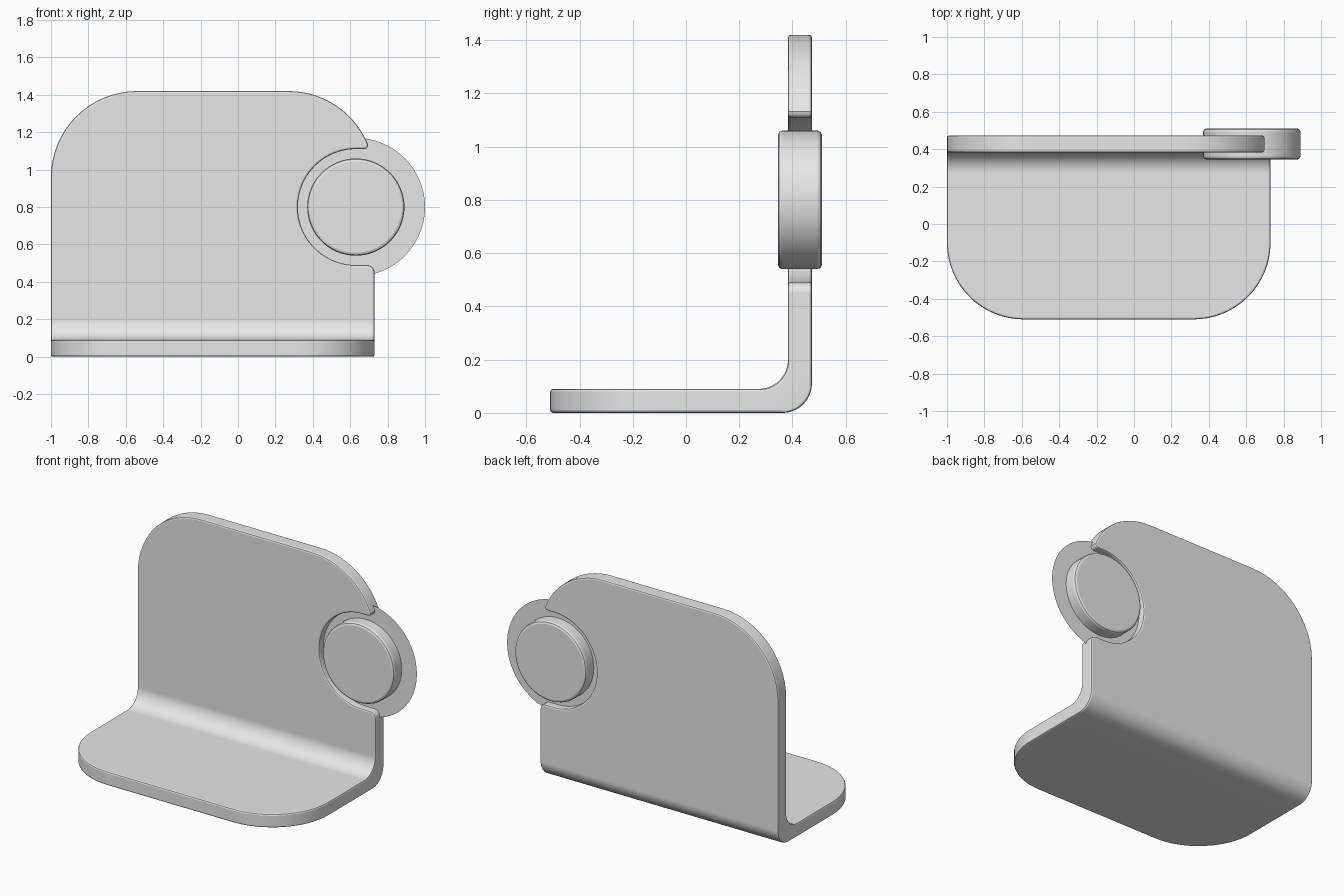
import bpy, bmesh
from math import sin, cos, pi, radians
from mathutils import Matrix, Vector

cube = bpy.data.objects.get("Cube")
if cube:
    bpy.data.objects.remove(cube)

grey = bpy.data.materials.new("plain grey")
grey.use_nodes = True
grey.diffuse_color = (0.8, 0.8, 0.8, 1)
grey.node_tree.nodes["Principled BSDF"].inputs["Base Color"].default_value = (0.8, 0.8, 0.8, 1)

THICK = 0.09
BACK = 0.473            # y of the wall's back face
BEND_R = 0.11
BEND_START = BACK - THICK - BEND_R
WALL_SHIFT = BEND_START + 1 - THICK - BEND_R   # flat sheet length minus wall height
DISC_X, DISC_Y, DISC_Z = 0.63, 0.428, 0.80


def finish(name, bm, angle=20):
    bmesh.ops.recalc_face_normals(bm, faces=bm.faces)
    mesh = bpy.data.meshes.new(name)
    bm.to_mesh(mesh)
    bm.free()
    mesh.materials.append(grey)
    obj = bpy.data.objects.new(name, mesh)
    bpy.context.collection.objects.link(obj)
    bpy.ops.object.select_all(action='DESELECT')
    obj.select_set(True)
    bpy.context.view_layer.objects.active = obj
    bpy.ops.object.shade_smooth_by_angle(angle=radians(angle))
    weighted = obj.modifiers.new("even shading", 'WEIGHTED_NORMAL')
    weighted.keep_sharp = True
    return obj


def arc(cx, cy, r, start, end, steps):
    angles = [radians(start + (end - start) * i / steps) for i in range(steps + 1)]
    return [(cx + r * cos(a), cy + r * sin(a)) for a in angles]


def wall_arc(cx, cz, *rest):
    return arc(cx, cz + WALL_SHIFT, *rest)


def bend(v):
    """Fold the flat sheet (x, length, thickness) into an L."""
    x, s, w = v
    if s <= BEND_START - 1e-5:
        return Vector((x, s, w))
    if s >= BEND_START + 1 + 1e-5:
        return Vector((x, BACK - w, s - WALL_SHIFT))
    a = (s - BEND_START) * pi / 2
    outer = Vector((x, BACK - BEND_R + BEND_R * sin(a), BEND_R * (1 - cos(a))))
    inner = outer + Vector((0, -THICK, THICK))
    return outer.lerp(inner, w / THICK)


# Bracket: one flat outline with a round mouth, thickened, edge-rounded and folded
outline = (arc(-0.59, -0.10, 0.41, 180, 270, 16)
           + arc(0.32, -0.10, 0.41, 270, 360, 16)
           + wall_arc(0.69, 0.45, 0.04, 0, 90, 6)
           + wall_arc(DISC_X, DISC_Z, 0.31, 270, 90, 40)
           + wall_arc(0.675, 1.13, 0.02, 270, 350, 5)
           + wall_arc(0.27, 0.96, 0.46, 22, 90, 14)
           + wall_arc(-0.54, 0.96, 0.46, 90, 180, 16))
bm = bmesh.new()
sheet = bm.faces.new([bm.verts.new((x, s, 0)) for x, s in outline])
top = bmesh.ops.extrude_face_region(bm, geom=[sheet], use_keep_orig=True)["geom"]
bmesh.ops.translate(bm, verts=[g for g in top if isinstance(g, bmesh.types.BMVert)],
                    vec=(0, 0, THICK))
rims = [e for e in bm.edges if abs(e.verts[0].co.z - e.verts[1].co.z) < 1e-6]
bmesh.ops.bevel(bm, geom=rims, offset=0.01, segments=2, profile=0.5, affect='EDGES')
for i in range(13):
    bmesh.ops.bisect_plane(bm, geom=bm.verts[:] + bm.edges[:] + bm.faces[:], dist=1e-6,
                           plane_co=(0, BEND_START + i / 12, 0), plane_no=(0, 1, 0))
for v in bm.verts:
    v.co = bend(v.co)
finish("bracket", bm)

# Placement of the round parts, with their axis along y
place = Matrix.Translation((DISC_X, DISC_Y, DISC_Z)) @ Matrix.Rotation(pi / 2, 4, 'X')

# Drum with softened rims
bm = bmesh.new()
bmesh.ops.create_cone(bm, cap_ends=True, segments=64, radius1=0.26, radius2=0.26,
                      depth=0.165, matrix=place)
rims = [e for e in bm.edges if abs(e.verts[0].co.y - e.verts[1].co.y) < 1e-4]
bmesh.ops.bevel(bm, geom=rims, offset=0.016, segments=2, profile=0.5, affect='EDGES')
finish("drum", bm)

# Paper-thin flange around the drum
bm = bmesh.new()
bmesh.ops.create_circle(bm, cap_ends=True, segments=64, radius=0.37, matrix=place)
finish("flange", bm)
